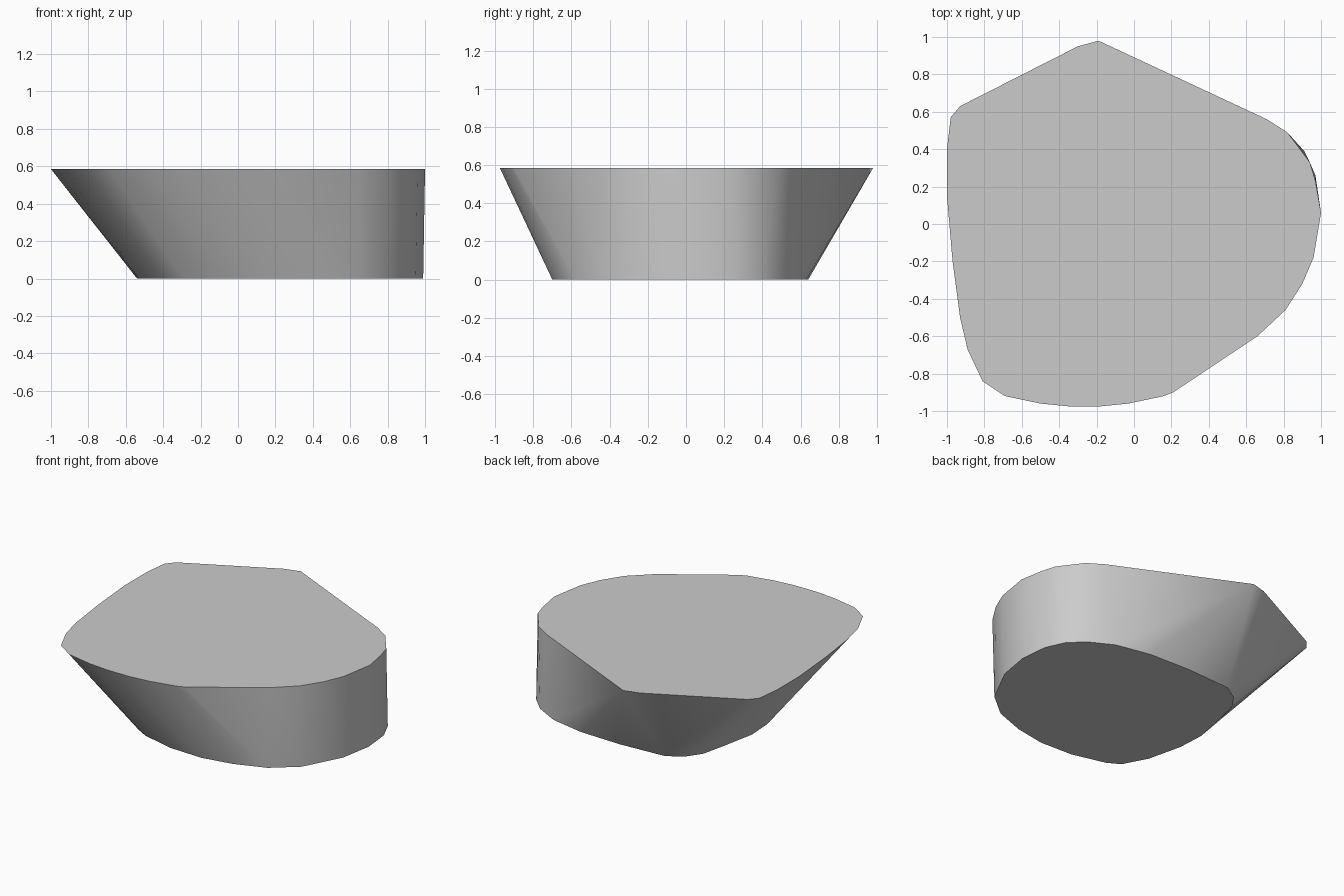
import bpy
import bmesh
import math

HEIGHT = 0.585

default_cube = bpy.data.objects.get("Cube")
if default_cube:
    bpy.data.objects.remove(default_cube, do_unlink=True)


def make_material(name, colour):
    material = bpy.data.materials.new(name)
    material.use_nodes = True
    material.diffuse_color = colour
    shader = material.node_tree.nodes["Principled BSDF"]
    shader.inputs["Base Color"].default_value = colour
    return material


# Wide upper rim, counter-clockwise from the left side
upper_rim = [
    (1.0, 0.06), (0.97, 0.23), (0.94, 0.33), (0.82, 0.49), (0.71, 0.56),
    (-0.19, 0.98), (-0.3, 0.95), (-0.93, 0.63), (-0.98, 0.57), (-1.0, 0.4),
    (-1.0, 0.15), (-0.97, -0.2), (-0.93, -0.5), (-0.89, -0.67),
    (-0.81, -0.84), (-0.69, -0.92), (-0.5, -0.96), (-0.35, -0.975),
    (-0.18, -0.975), (-0.03, -0.96), (0.16, -0.92), (0.21, -0.9),
    (0.66, -0.6), (0.81, -0.46), (0.9, -0.32), (0.96, -0.18),
]

# Narrower base, shifted towards the left side
lower_rim = [
    (0.99, 0.06), (0.97, 0.26), (0.91, 0.39), (0.81, 0.49), (0.64, 0.58),
    (0.39, 0.63), (0.07, 0.64), (-0.27, 0.62), (-0.38, 0.55),
    (-0.45, 0.45), (-0.49, 0.28), (-0.54, 0.03), (-0.53, -0.16),
    (-0.47, -0.41), (-0.38, -0.58), (-0.29, -0.63), (-0.05, -0.69),
    (0.2, -0.7), (0.42, -0.66), (0.64, -0.58), (0.81, -0.44), (0.95, -0.17),
]

# Body: the two rims joined by a tight convex skin
body_mesh = bmesh.new()
for outline, level in ((lower_rim, 0), (upper_rim, HEIGHT)):
    for x, y in outline:
        body_mesh.verts.new((x, y, level))
bmesh.ops.convex_hull(body_mesh, input=body_mesh.verts)

# Merge the flat top and bottom into single faces
body_mesh.normal_update()
caps = [face for face in body_mesh.faces if abs(face.normal.z) > 0.99]
inner_edges = [edge for edge in body_mesh.edges
               if all(face in caps for face in edge.link_faces)]
bmesh.ops.dissolve_edges(body_mesh, edges=inner_edges, use_verts=False)
bmesh.ops.recalc_face_normals(body_mesh, faces=body_mesh.faces)

mesh = bpy.data.meshes.new("faceted_body")
body_mesh.to_mesh(mesh)
body_mesh.free()
body = bpy.data.objects.new("faceted_body", mesh)
bpy.context.collection.objects.link(body)
mesh.materials.append(make_material("light_grey", (0.6, 0.6, 0.6, 1)))

# Smooth sides with crisp rims
bpy.ops.object.select_all(action="DESELECT")
body.select_set(True)
bpy.context.view_layer.objects.active = body
bpy.ops.object.shade_smooth_by_angle(angle=math.radians(30))
